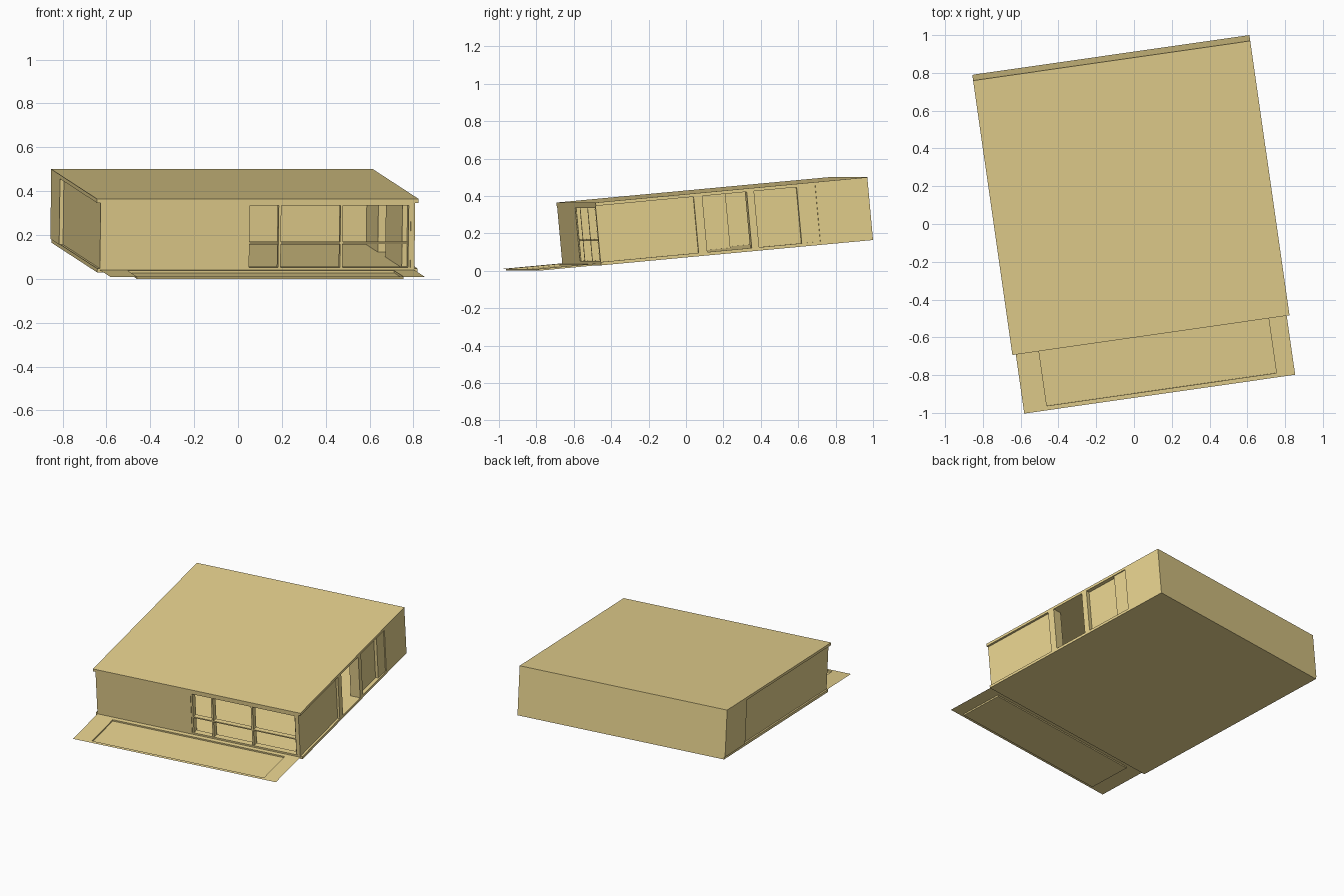
import bpy, bmesh, math
from mathutils import Matrix, Vector

if "Cube" in bpy.data.objects:
    bpy.data.objects.remove(bpy.data.objects["Cube"])

# Local frame of the tilted house: origin at the front left bottom corner
FRAME = (Matrix.Translation((-0.648, -0.663, 0.029))
         @ Matrix.Rotation(math.radians(8.15), 4, 'Z')
         @ Matrix.Rotation(math.radians(5.27), 4, 'X'))
W, D, H = 1.482, 1.474, 0.337
FLOOR, CEIL = 0.018, 0.319

# One sandy colour for the whole house
sand = bpy.data.materials.new("sand")
sand.diffuse_color = (0.79, 0.64, 0.27, 1)
sand.use_nodes = True
sand.node_tree.nodes["Principled BSDF"].inputs["Base Color"].default_value = sand.diffuse_color


def finish(name, bm):
    bmesh.ops.recalc_face_normals(bm, faces=bm.faces)
    mesh = bpy.data.meshes.new(name)
    bm.to_mesh(mesh)
    bm.free()
    mesh.materials.append(sand)
    ob = bpy.data.objects.new(name, mesh)
    ob.matrix_world = FRAME
    bpy.context.collection.objects.link(ob)
    return ob


def box(name, x, y, z=(FLOOR, CEIL)):
    bm = bmesh.new()
    size = Vector((x[1] - x[0], y[1] - y[0], z[1] - z[0]))
    mid = Vector((sum(x) / 2, sum(y) / 2, sum(z) / 2))
    bmesh.ops.create_cube(bm, size=1, matrix=Matrix.Translation(mid) @ Matrix.Diagonal((*size, 1)))
    return finish(name, bm)


# Floor and roof slabs
box("floor_slab", (0.006, W), (0, D), (0, FLOOR))
box("roof_slab", (0, W), (0, D), (CEIL, H))

# Full-width rear volume and inset left wall
box("rear_block", (0, W), (1.19, D))
box("left_wall", (0.018, 0.065), (0, 1.19))

# Front facade around the large window
box("front_wall", (0.018, 0.695), (0, 0.045))
box("front_corner_post", (1.448, 1.467), (0, 0.045))
box("window_header", (0.695, 1.448), (0, 0.045), (0.307, CEIL))
box("window_sill", (0.695, 1.448), (0, 0.04), (FLOOR, 0.023))

# Window posts and transom
for i, x in enumerate((0.700, 0.845, 1.130, 1.444)):
    box(f"window_post_{i}", (x - 0.006, x + 0.006), (0.004, 0.044), (0.02, 0.31))
box("window_transom", (0.695, 1.448), (0.006, 0.040), (0.130, 0.138))

# Right side: inset panels and flush piers, leaving the doorway open
box("right_front_panel", (1.415, 1.467), (0.045, 0.53))
for i, (a, b) in enumerate(((0.53, 0.577), (0.818, 0.858))):
    box(f"right_pier_{i}", (1.415, W), (a, b))
box("right_middle_panel", (1.415, 1.455), (0.858, 1.09))
box("right_rear_panel", (1.415, 1.475), (1.09, 1.19))

# Interior partition seen through the doorway
box("inner_partition", (0.63, 0.66), (0.58, 0.82))

# Terrace sheet with a shallow pool recess
bm = bmesh.new()


def ring(x0, x1, y0, y1, z):
    return [bm.verts.new(p) for p in ((x0, y0, z), (x1, y0, z), (x1, y1, z), (x0, y1, z))]


rings = [ring(0.018, 1.467, -0.347, 0, 0.011),
         ring(0.142, 1.370, -0.324, -0.03, 0.011),
         ring(0.142, 1.370, -0.324, -0.03, 0.001)]
for a, b in zip(rings, rings[1:]):
    for i in range(4):
        j = (i + 1) % 4
        bm.faces.new((a[i], a[j], b[j], b[i]))
bm.faces.new(rings[2])
finish("terrace_with_pool", bm)
